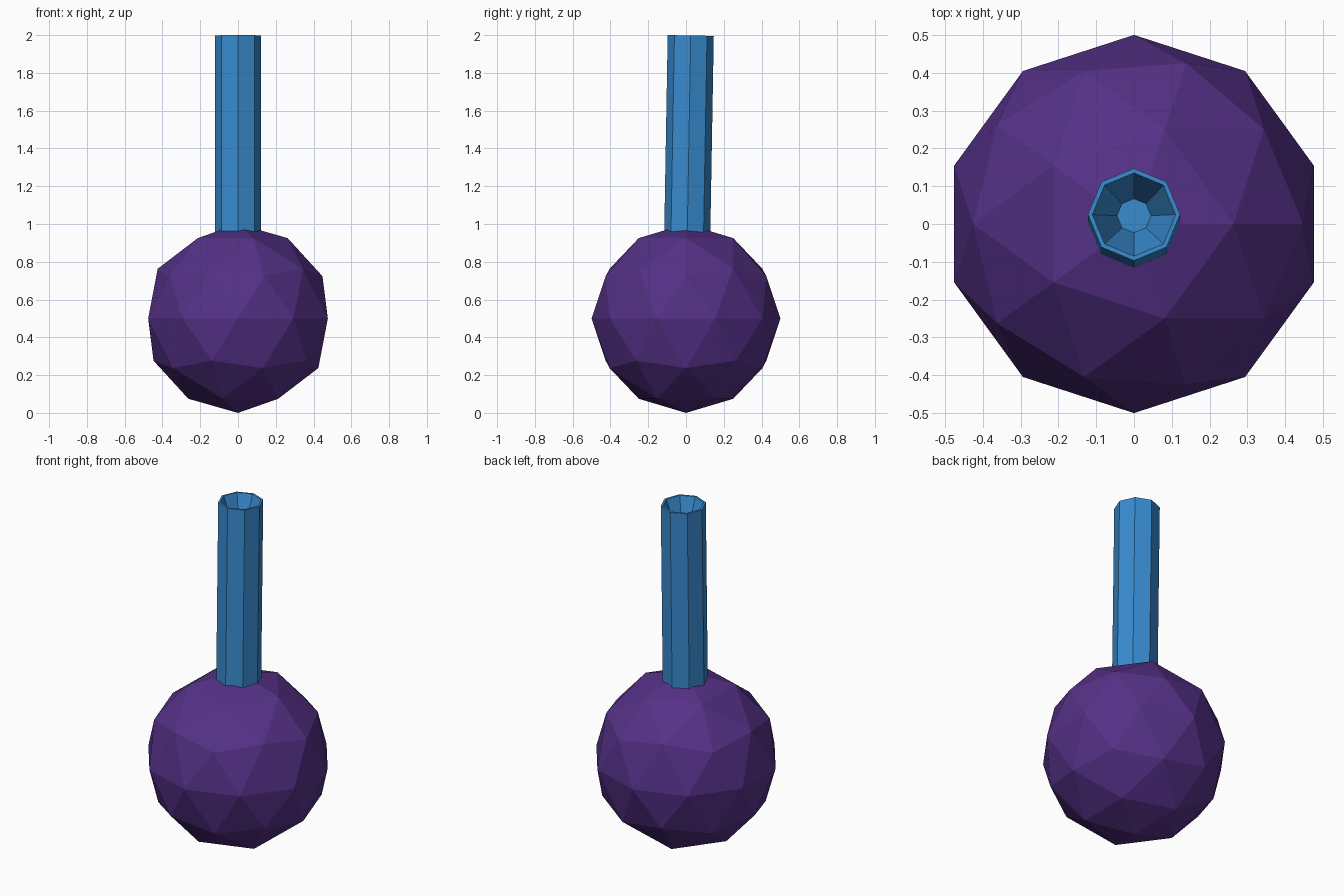
import bpy, bmesh, math
from mathutils import Matrix

if "Cube" in bpy.data.objects:
    bpy.data.objects.remove(bpy.data.objects["Cube"])


def finish(name, bm, color):
    me = bpy.data.meshes.new(name)
    bmesh.ops.recalc_face_normals(bm, faces=bm.faces)
    bm.to_mesh(me)
    bm.free()
    ob = bpy.data.objects.new(name, me)
    bpy.context.collection.objects.link(ob)
    mat = bpy.data.materials.new(name + "_color")
    mat.diffuse_color = color
    mat.use_nodes = True
    mat.node_tree.nodes["Principled BSDF"].inputs["Base Color"].default_value = mat.diffuse_color
    me.materials.append(mat)
    return ob


# round faceted body
bm = bmesh.new()
bmesh.ops.create_icosphere(bm, subdivisions=2, radius=0.5,
                           matrix=Matrix.Translation((0, 0, 0.5)))
finish("round_body", bm, (0.09, 0.03, 0.24, 1))

# octagonal neck: outer wall, thin rim and tapered recess in one profile
SIDES = 8
profile = [(0.122, -1.08), (0.122, 0), (0.11, 0), (0.045, -0.18)]
bm = bmesh.new()
rings = [[bm.verts.new((r * math.cos(2 * math.pi * i / SIDES),
                        r * math.sin(2 * math.pi * i / SIDES), z))
          for i in range(SIDES)] for r, z in profile]
for a, b in zip(rings, rings[1:]):
    for i in range(SIDES):
        j = (i + 1) % SIDES
        bm.faces.new((a[i], a[j], b[j], b[i]))
bm.faces.new(rings[0])
bm.faces.new(rings[-1])
neck = finish("neck", bm, (0.04, 0.26, 0.63, 1))

# slight lean of the neck towards the back
neck.location = (0, 0.025, 1.998)
neck.rotation_euler = (math.radians(-1), 0, 0)
